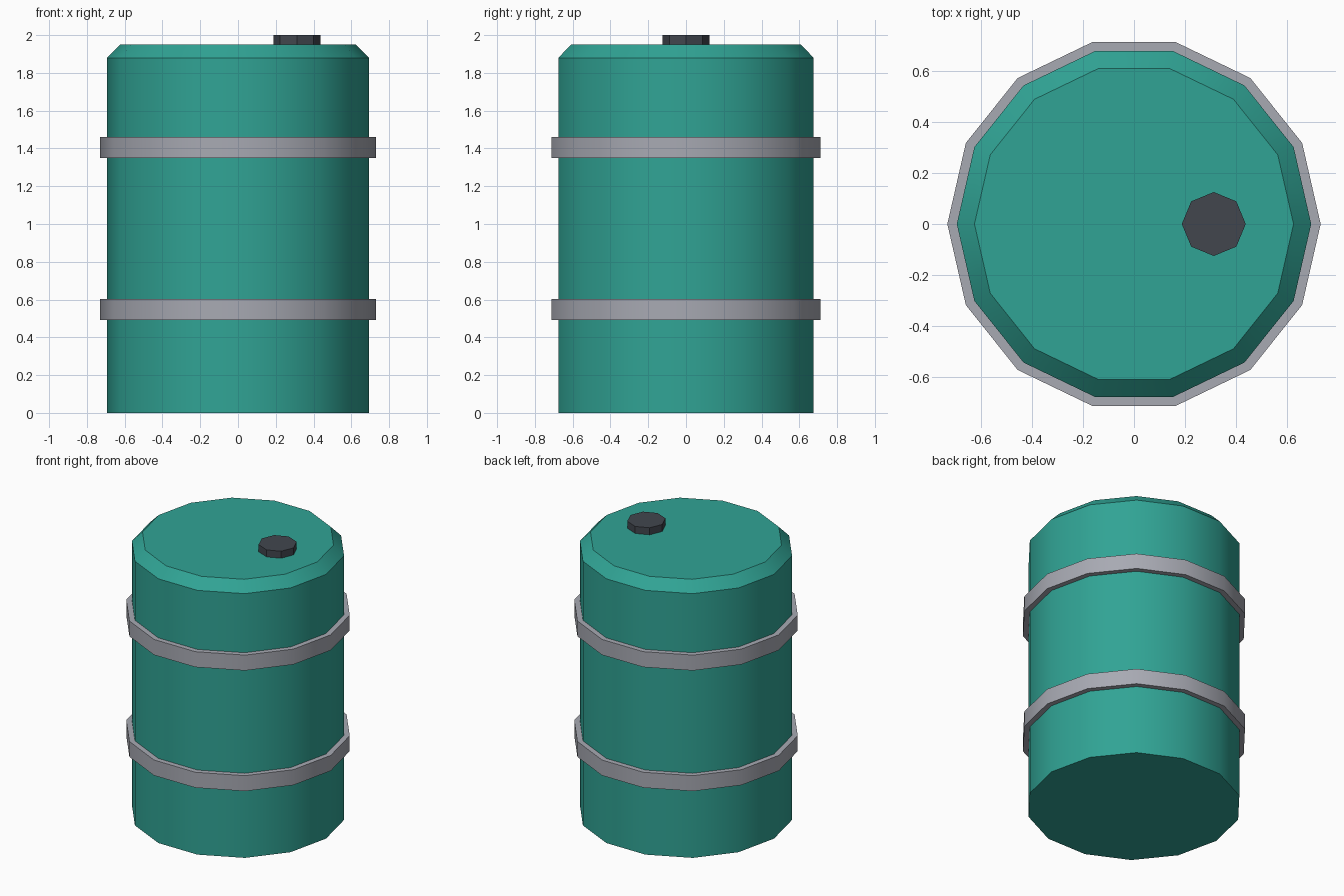
import bpy, bmesh, math

cube = bpy.data.objects.get("Cube")
if cube:
    bpy.data.objects.remove(cube, do_unlink=True)


def material(name, color):
    mat = bpy.data.materials.new(name)
    mat.use_nodes = True
    mat.diffuse_color = (*color, 1)
    mat.node_tree.nodes["Principled BSDF"].inputs["Base Color"].default_value = (*color, 1)
    return mat


teal = material("teal paint", (0.03, 0.37, 0.30))
grey = material("grey metal", (0.39, 0.40, 0.45))
dark = material("dark plastic", (0.054, 0.061, 0.076))


def lathe(name, profile, sides, mat, x=0, ring=False):
    """Spin (radius, height) points about z; a ring joins last to first, else ends are capped."""
    bm = bmesh.new()
    loops = []
    for r, z in profile:
        angles = [math.tau * i / sides for i in range(sides)]
        loops.append([bm.verts.new((r * math.cos(a), r * math.sin(a), z)) for a in angles])
    pairs = list(zip(loops, loops[1:]))
    if ring:
        pairs.append((loops[-1], loops[0]))
    else:
        bm.faces.new(loops[0])
        bm.faces.new(loops[-1])
    for low, high in pairs:
        for i in range(sides):
            j = (i + 1) % sides
            bm.faces.new((low[i], low[j], high[j], high[i]))
    bmesh.ops.recalc_face_normals(bm, faces=bm.faces)
    mesh = bpy.data.meshes.new(name)
    bm.to_mesh(mesh)
    bm.free()
    mesh.materials.append(mat)
    obj = bpy.data.objects.new(name, mesh)
    obj.location.x = x
    bpy.context.collection.objects.link(obj)
    bpy.ops.object.select_all(action='DESELECT')
    obj.select_set(True)
    bpy.context.view_layer.objects.active = obj
    bpy.ops.object.shade_smooth_by_angle(angle=math.radians(30))
    return obj


# Drum body with a chamfered top rim
SIDES = 14
lathe("drum_body", [(0.693, 0), (0.693, 1.88), (0.624, 1.95)], SIDES, teal)

# Two hoops around the body
for name, z in (("lower_hoop", 0.492), ("upper_hoop", 1.35)):
    top = z + 0.11
    lathe(name, [(0.68, z), (0.73, z), (0.73, top), (0.68, top)], SIDES, grey, ring=True)

# Off-centre filler cap
lathe("filler_cap", [(0.125, 1.94), (0.125, 2.0)], 8, dark, x=0.312)
